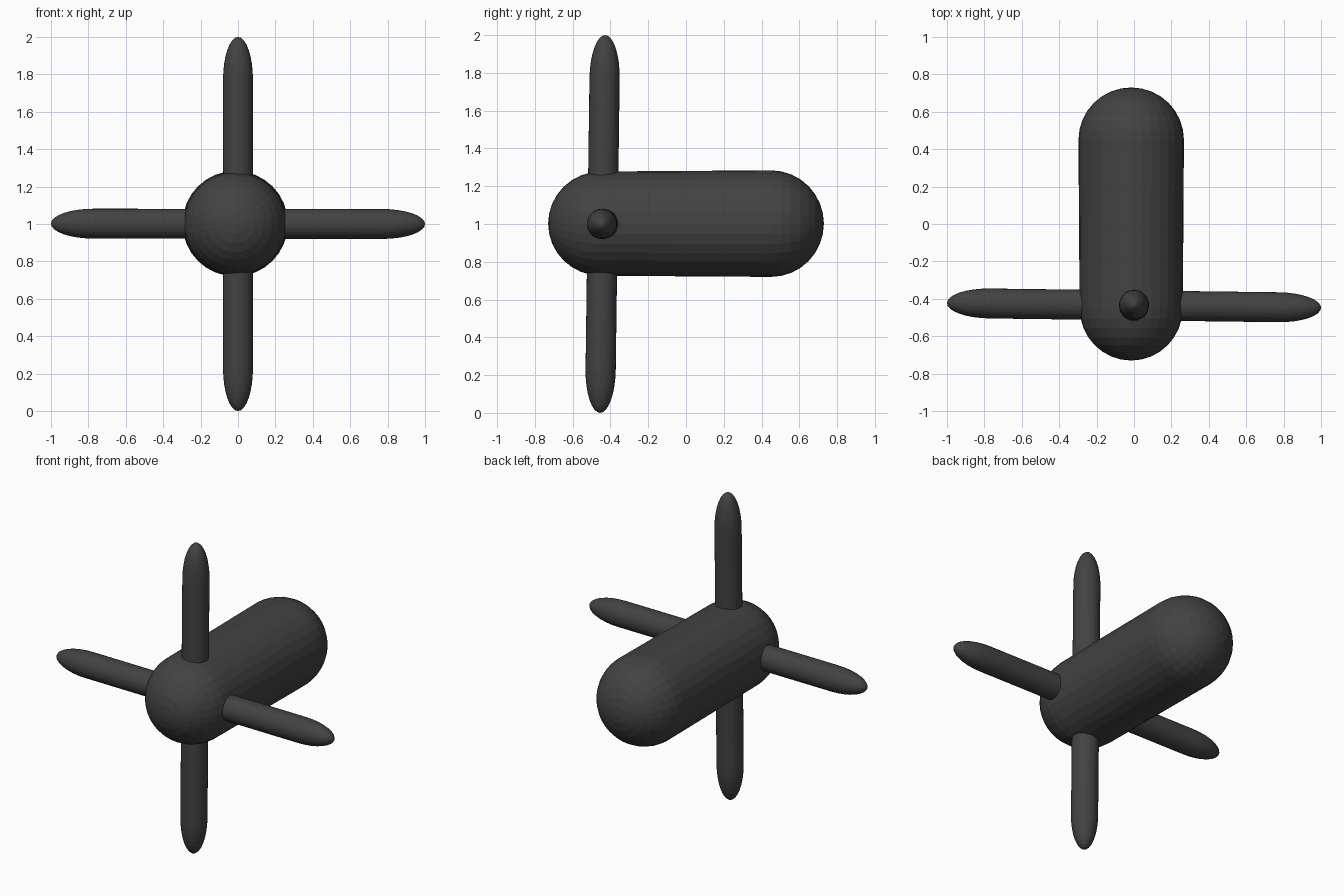
import bpy, bmesh, math
from mathutils import Vector

if "Cube" in bpy.data.objects:
    bpy.data.objects.remove(bpy.data.objects["Cube"])

grey = bpy.data.materials.new("dark grey")
grey.diffuse_color = (0.055, 0.055, 0.055, 1)
grey.use_nodes = True
grey.node_tree.nodes["Principled BSDF"].inputs["Base Color"].default_value = grey.diffuse_color


def capsule(name, start, end, r0, r1, cap, segments, rings):
    """Capsule from tip to tip; cap is the length of each rounded end."""
    start, end = Vector(start), Vector(end)
    axis = end - start
    length = axis.length
    steps = [math.pi / 2 * i / rings for i in range(1, rings + 1)]
    profile = [(cap * (1 - math.cos(a)), r0 * math.sin(a)) for a in steps]
    profile += [(length - cap * (1 - math.cos(a)), r1 * math.sin(a)) for a in reversed(steps)]

    bm = bmesh.new()
    loops = []
    for h, r in profile:
        loops.append([bm.verts.new((r * math.cos(2 * math.pi * k / segments),
                                    r * math.sin(2 * math.pi * k / segments), h))
                      for k in range(segments)])
    tip0 = bm.verts.new((0, 0, 0))
    tip1 = bm.verts.new((0, 0, length))
    for k in range(segments):
        n = (k + 1) % segments
        bm.faces.new((tip0, loops[0][n], loops[0][k]))
        bm.faces.new((tip1, loops[-1][k], loops[-1][n]))
        for a, b in zip(loops, loops[1:]):
            bm.faces.new((a[k], a[n], b[n], b[k]))
    bmesh.ops.recalc_face_normals(bm, faces=bm.faces)

    mesh = bpy.data.meshes.new(name)
    bm.to_mesh(mesh)
    bm.free()
    mesh.materials.append(grey)
    ob = bpy.data.objects.new(name, mesh)
    ob.location = start
    ob.rotation_mode = 'QUATERNION'
    ob.rotation_quaternion = axis.to_track_quat('Z', 'Y')
    bpy.context.collection.objects.link(ob)
    return ob


# Rounded body, very slightly thicker at the back
capsule("body", (-0.015, -0.73, 1.002), (-0.015, 0.73, 1.002), 0.276, 0.282, 0.28, 32, 8)

# Crossed blades near the front, both leaning a little
capsule("vertical_blades", (0, -0.455, 0), (0, -0.428, 2), 0.08, 0.08, 0.23, 32, 8)
capsule("horizontal_blades", (-1, -0.422, 1.002), (1, -0.448, 1.0), 0.08, 0.08, 0.23, 32, 8)
